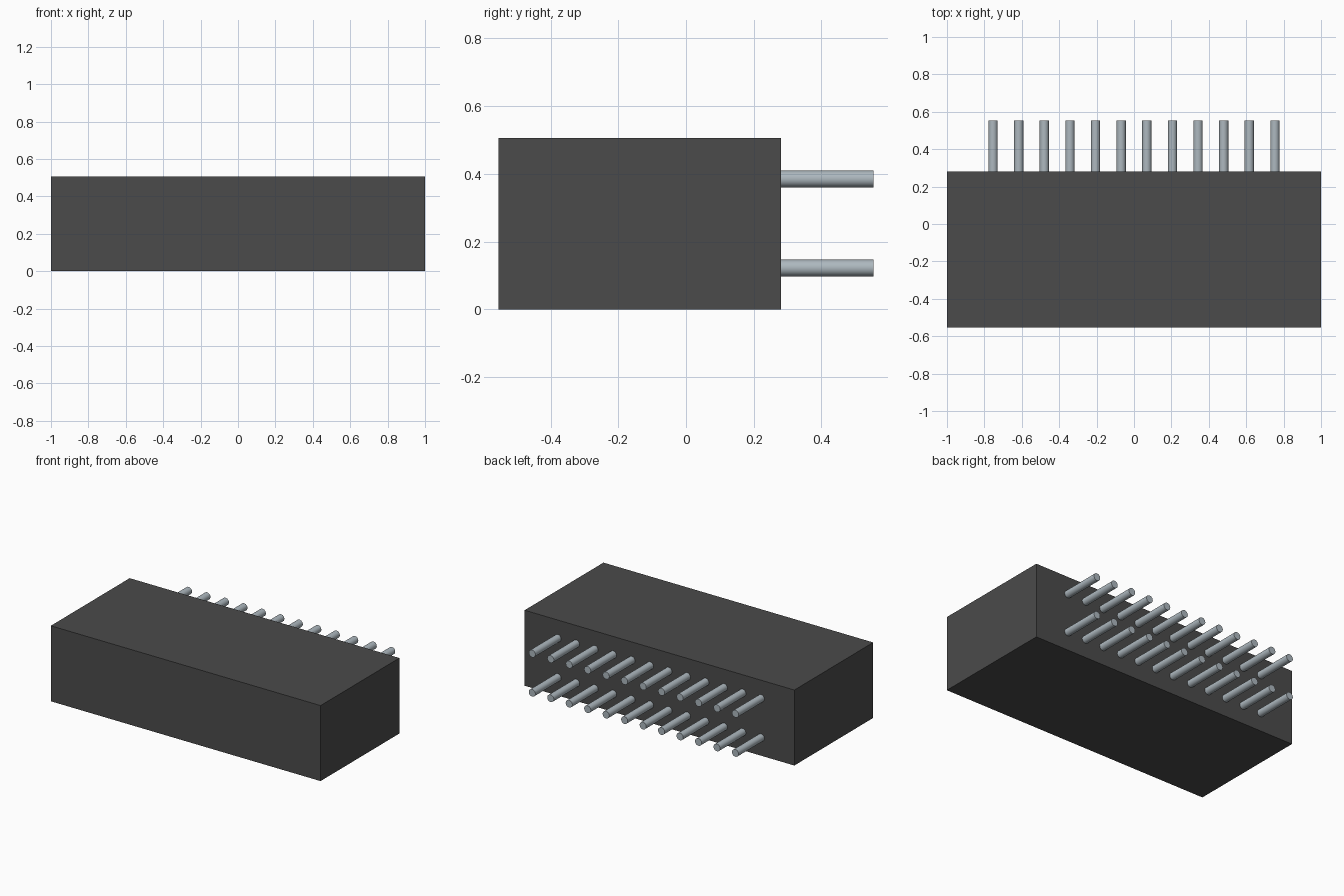
import bpy, math

cube = bpy.data.objects.get("Cube")
if cube:
    bpy.data.objects.remove(cube, do_unlink=True)


def make_material(name, rgb):
    m = bpy.data.materials.new(name)
    m.use_nodes = True
    m.diffuse_color = (*rgb, 1)
    m.node_tree.nodes["Principled BSDF"].inputs["Base Color"].default_value = (*rgb, 1)
    return m


plastic = make_material("dark grey plastic", (0.07, 0.07, 0.07))
metal = make_material("pin metal", (0.42, 0.48, 0.52))

HALF_DEPTH, BODY_BACK, HEIGHT = 0.554, 0.281, 0.506

# Solid housing block
bpy.ops.mesh.primitive_cube_add(size=1, location=(0, (BODY_BACK - HALF_DEPTH) / 2, HEIGHT / 2))
body = bpy.context.object
body.name = "housing"
body.scale = (2, BODY_BACK + HALF_DEPTH, HEIGHT)
bpy.ops.object.transform_apply(location=False, rotation=False, scale=True)
body.data.materials.append(plastic)

# Two rows of twelve round pins, slightly embedded in the back face
PINS, PITCH, RADIUS, EMBED = 12, 0.137, 0.0245, 0.01
length = HALF_DEPTH - BODY_BACK + EMBED
for row, z in (("lower", 0.122), ("upper", 0.385)):
    for i in range(PINS):
        x = (i - (PINS - 1) / 2) * PITCH
        bpy.ops.mesh.primitive_cylinder_add(
            vertices=32, radius=RADIUS, depth=length,
            location=(x, HALF_DEPTH - length / 2, z), rotation=(math.pi / 2, 0, 0))
        pin = bpy.context.object
        pin.name = f"{row}_pin_{i + 1}"
        pin.data.materials.append(metal)
        bpy.ops.object.shade_smooth_by_angle(angle=math.radians(40))
